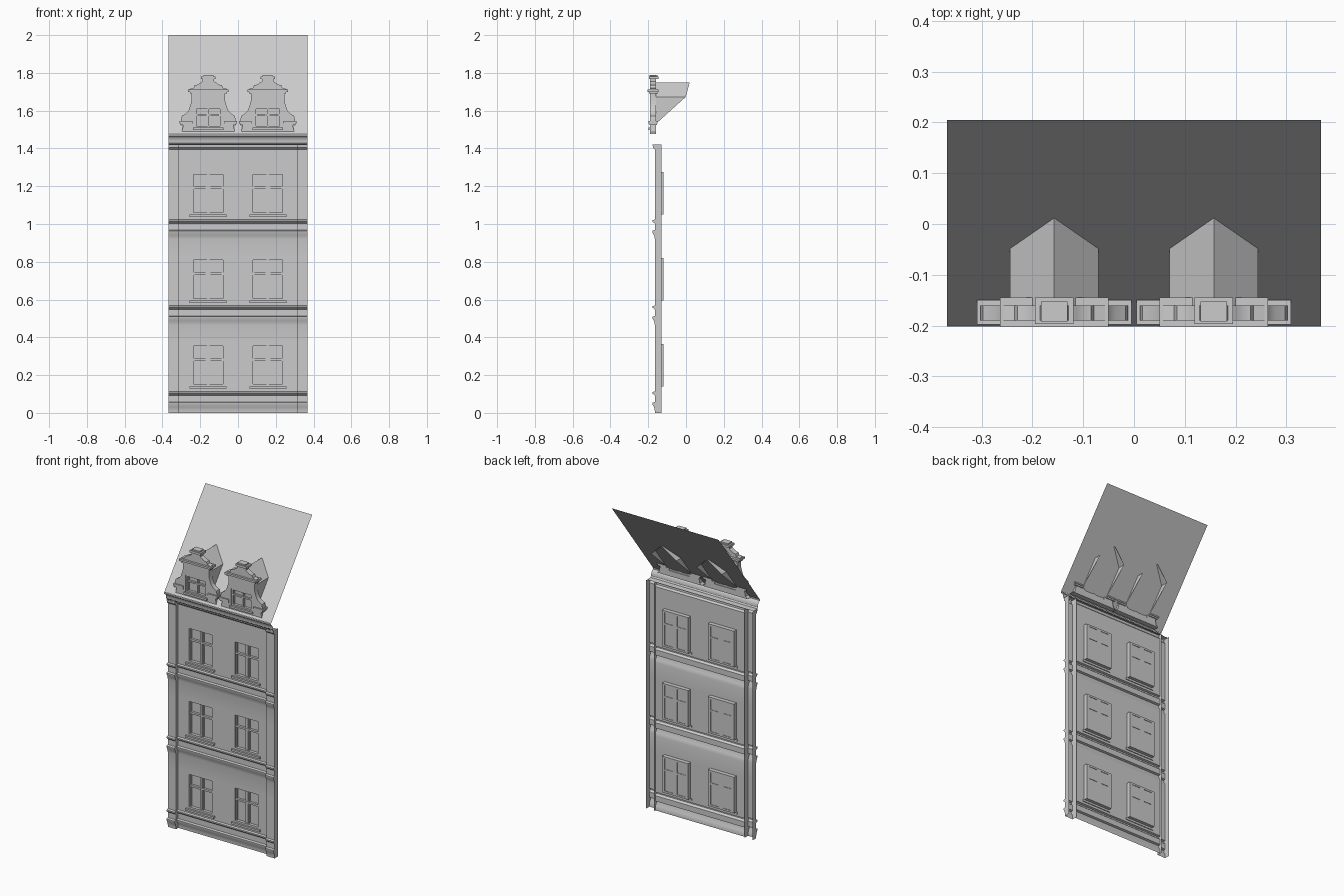
import bpy, bmesh, math

cube = bpy.data.objects.get("Cube")
if cube:
    bpy.data.objects.remove(cube)

# One plain stone colour for everything
stone = bpy.data.materials.new("stone_grey")
stone.use_nodes = True
GREY = (0.6, 0.6, 0.6, 1)
stone.diffuse_color = GREY
stone.node_tree.nodes["Principled BSDF"].inputs["Base Color"].default_value = GREY

HALF = 0.368        # half width of the front
INNER = 0.312       # inner edge of the pilasters
WALL, PIER, BACK = -0.143, -0.165, -0.13
FLOOR = 0.455       # storey height
WIN_X, WIN_HW = 0.158, 0.09


def finish(bm, name, normals=True):
    if normals:
        bmesh.ops.recalc_face_normals(bm, faces=bm.faces)
    mesh = bpy.data.meshes.new(name)
    bm.to_mesh(mesh)
    bm.free()
    return place(mesh, name)


def place(mesh, name, location=(0, 0, 0)):
    obj = bpy.data.objects.new(name, mesh)
    if not mesh.materials:
        mesh.materials.append(stone)
    bpy.context.collection.objects.link(obj)
    obj.location = location
    return obj


def smooth(obj):
    bpy.ops.object.select_all(action="DESELECT")
    obj.select_set(True)
    bpy.context.view_layer.objects.active = obj
    bpy.ops.object.shade_smooth_by_angle(angle=math.radians(35))


def box(bm, x0, x1, y0, y1, z0, z1):
    v = [bm.verts.new((x, y, z)) for x in (x0, x1) for y in (y0, y1) for z in (z0, z1)]
    for f in ((0, 1, 3, 2), (4, 6, 7, 5), (0, 4, 5, 1), (2, 3, 7, 6), (0, 2, 6, 4), (1, 5, 7, 3)):
        bm.faces.new([v[i] for i in f])


def sheet(bm, xs, profile, hole=lambda x, z: False):
    """Sweep a (z, y) profile along x, leaving out the cells inside holes."""
    rows = [[bm.verts.new((x, y, z)) for x in xs] for z, y in profile]
    for low, high in zip(rows, rows[1:]):
        for i in range(len(xs) - 1):
            quad = (low[i], low[i + 1], high[i + 1], high[i])
            mid = sum((v.co for v in quad), quad[0].co * 0) / 4
            if not hole(mid.x, mid.z):
                bm.faces.new(quad)
    return rows


# Moulding profile of the whole front, as (height, projection)
band = [(-0.04, 0), (-0.02, 0.004), (-0.004, 0.013), (0.004, 0.013), (0.008, 0),
        (0.042, 0), (0.052, 0.012), (0.06, 0.012), (0.064, 0)]
profile = [(0, 0)]
win_z = []
for k in range(3):
    base = 0.05 + FLOOR * k
    profile += [(base + z, out) for z, out in band]
    win_z.append((base + 0.09, base + 0.315))
    profile += [(z, 0) for z in win_z[-1]]
profile += [(1.395, 0), (1.405, 0.01), (1.422, 0.012)]


def in_window(x, z):
    return abs(abs(x) - WIN_X) < WIN_HW and any(a < z < b for a, b in win_z)


# Front wall with window openings
bm = bmesh.new()
xs = [-INNER, -WIN_X - WIN_HW, -WIN_X + WIN_HW, WIN_X - WIN_HW, WIN_X + WIN_HW, INNER]
sheet(bm, xs, [(z, WALL - out) for z, out in profile], in_window)
smooth(finish(bm, "front_wall", False))

# Corner pilasters, hollow at the back
for side, name in ((-1, "right_pilaster"), (1, "left_pilaster")):
    bm = bmesh.new()
    rows = sheet(bm, sorted((side * INNER, side * HALF)), [(z, PIER - out) for z, out in profile])
    for end in (0, 1):
        edge = [r[end] for r in rows]
        rear = [bm.verts.new((v.co.x, BACK, v.co.z)) for v in edge]
        for i in range(len(edge) - 1):
            q = (edge[i], edge[i + 1], rear[i + 1], rear[i])
            bm.faces.new(q if end == 0 else q[::-1])
    bmesh.ops.recalc_face_normals(bm, faces=bm.faces)
    smooth(finish(bm, name, False))

# Curved cornice under the roof
bm = bmesh.new()
cornice = [(1.422, WALL), (1.424, -0.177), (1.43, -0.18)]
for i in range(7):
    a = math.radians(15 * i)
    cornice.append((1.432 + 0.034 * math.sin(a), -0.202 + 0.02 * math.cos(a)))
cornice += [(1.476, -0.202)]
sheet(bm, [-HALF, HALF], cornice)
smooth(finish(bm, "cornice", False))

# Sloping roof sheet
bm = bmesh.new()
sheet(bm, [-HALF, HALF], [(1.476, -0.2), (2.0, 0.205)])
finish(bm, "roof", False)


def window(name, hw, h, front, depth):
    """Casement window with its foot at z = 0 and the wall face at y = front."""
    bm = bmesh.new()
    y0, y1 = front + depth * 0.3, front + depth
    t = hw * 0.13
    bar = h * 0.63
    for s in (-1, 1):
        box(bm, *sorted((s * hw, s * (hw - t))), front, y1, 0, h)
        cx = s * hw * 0.47
        for z0, z1 in ((t, bar - t / 2), (bar + t / 2, h - t)):
            for e in (-1, 1):
                x = cx + e * hw * 0.36
                box(bm, x - t * 0.3, x + t * 0.3, y0 + 0.004, y1, z0, z1)
    box(bm, -hw, hw, front, y1, h - t, h)
    box(bm, -hw, hw, front, y1, 0, t)
    box(bm, -hw, hw, y0 - 0.003, y1, bar - t / 2, bar + t / 2)
    box(bm, -t * 0.5, t * 0.5, y0, y1, t, h - t)
    box(bm, -hw, hw, y1 - 0.006, y1 - 0.003, 0, h)
    # Sill
    box(bm, -hw - 0.008, hw + 0.008, front - 0.012, front + 0.005, -0.012, 0)
    return finish(bm, name)


# Wall windows: one mesh repeated on three floors
first = window("wall_window", WIN_HW, win_z[0][1] - win_z[0][0], WALL, 0.025)
for k, (z0, z1) in enumerate(win_z):
    for s in (-1, 1):
        place(first.data, f"wall_window_{k + 1}_{'left' if s > 0 else 'right'}", (s * WIN_X, 0, z0))
bpy.data.objects.remove(first)

# Gable half outline, as (x, z) from the foot to the top
half = [(0.155, 1.476), (0.14, 1.488), (0.133, 1.525), (0.145, 1.53), (0.145, 1.552),
        (0.14, 1.572), (0.12, 1.585), (0.105, 1.6), (0.098, 1.62), (0.089, 1.65), (0.089, 1.69),
        (0.1, 1.7), (0.1, 1.715), (0.078, 1.72), (0.072, 1.735), (0.055, 1.738), (0.045, 1.746),
        (0.03, 1.755), (0.03, 1.78), (0.02, 1.79)]
GX, GW, GZ0, GZ1 = 0.157, 0.072, 1.51, 1.617


def gable_mesh():
    curve = bpy.data.curves.new("gable", "CURVE")
    curve.dimensions = "2D"
    curve.fill_mode = "BOTH"
    curve.extrude = 0.015
    outer = half + [(-x, z) for x, z in reversed(half)]
    opening = [(-GW, GZ0), (GW, GZ0), (GW, GZ1), (-GW, GZ1)]
    for pts in (outer, opening):
        sp = curve.splines.new("POLY")
        sp.points.add(len(pts) - 1)
        for p, (x, z) in zip(sp.points, pts):
            p.co = (x, z, 0, 1)
        sp.use_cyclic_u = True
    obj = bpy.data.objects.new("gable_curve", curve)
    bpy.context.collection.objects.link(obj)
    bpy.context.view_layer.update()
    mesh = bpy.data.meshes.new_from_object(obj.evaluated_get(bpy.context.evaluated_depsgraph_get()))
    bpy.data.objects.remove(obj)
    bm = bmesh.new()
    bm.from_mesh(mesh)
    for v in bm.verts:
        v.co = (v.co.x, -0.175 - v.co.z, v.co.y)
    bmesh.ops.remove_doubles(bm, verts=bm.verts, dist=1e-5)
    # Stepped copings
    for s in (-1, 1):
        for w, z0, z1, y0, y1 in ((0.152, 1.533, 1.545, -0.198, -0.15), (0.147, 1.524, 1.533, -0.194, -0.154)):
            box(bm, *sorted((s * 0.085, s * w)), y0, y1, z0, z1)
    for w, z0, z1, y0, y1 in ((0.098, 1.69, 1.7, -0.196, -0.152), (0.107, 1.7, 1.712, -0.203, -0.145),
                              (0.038, 1.768, 1.782, -0.197, -0.145), (0.026, 1.782, 1.79, -0.192, -0.152)):
        box(bm, -w, w, y0, y1, z0, z1)
    return finish(bm, "gable")


def dormer_mesh():
    """Pitched dormer roof with cheeks, open at the back."""
    bm = bmesh.new()
    ridge = [bm.verts.new((0, y, 1.75)) for y in (-0.16, 0.02)]
    for s in (-1, 1):
        eave = [bm.verts.new((s * 0.087, y, 1.672)) for y in (-0.16, -0.002)]
        foot = bm.verts.new((s * 0.087, -0.16, 1.53))
        bm.faces.new((ridge[0], ridge[1], eave[1], eave[0]))
        bm.faces.new((eave[0], eave[1], foot))
    return finish(bm, "dormer")


gable, dormer = gable_mesh(), dormer_mesh()
smooth(gable)
sash = window("gable_window", GW, GZ1 - GZ0, -0.186, 0.022)
for obj, z in ((gable, 0), (dormer, 0), (sash, GZ0)):
    place(obj.data, "left_" + obj.name, (GX, 0, z))
    obj.name = "right_" + obj.name
    obj.location = (-GX, 0, z)
